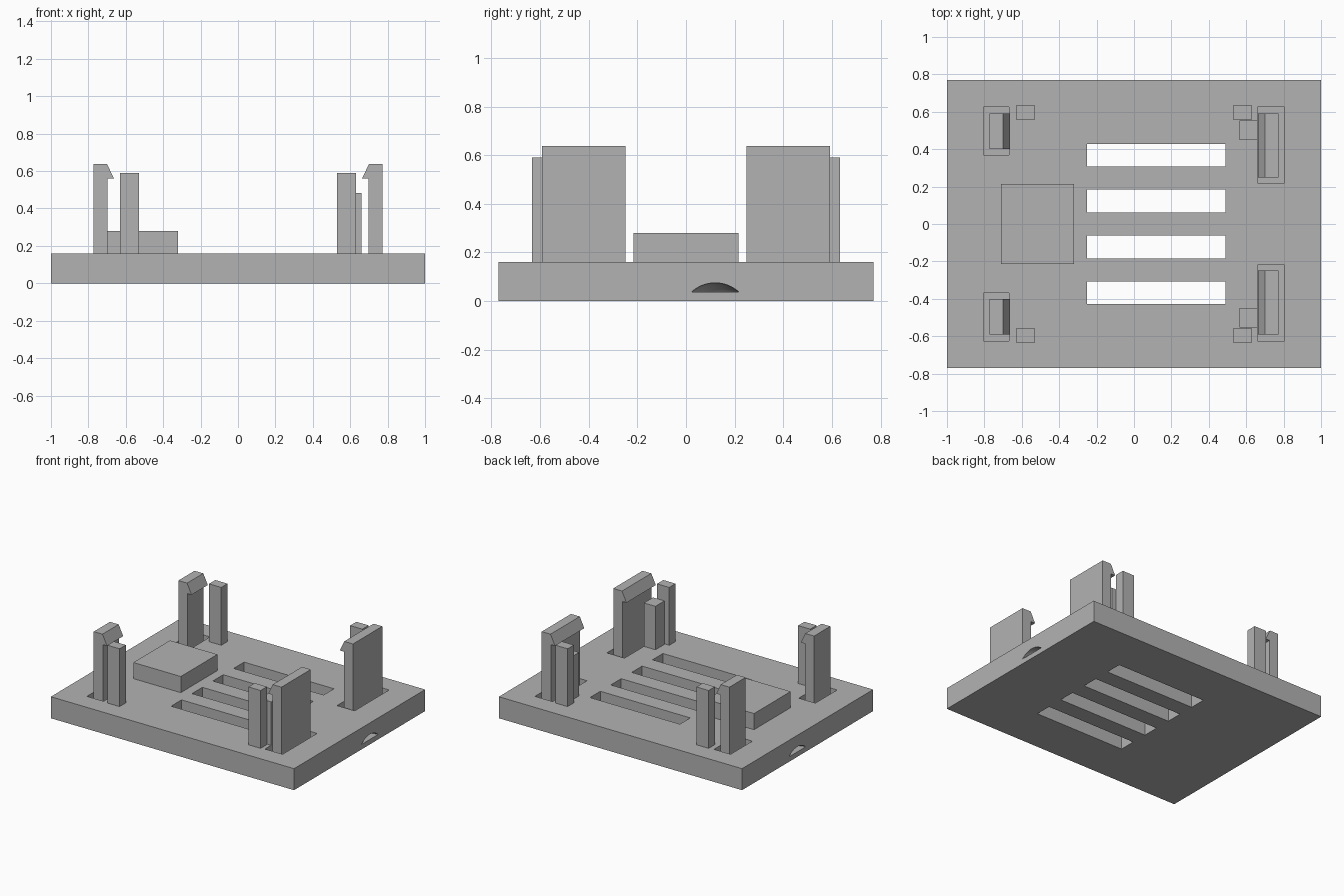
import bpy, bmesh, math
from mathutils import Matrix, Vector

default = bpy.data.objects.get("Cube")
if default:
    bpy.data.objects.remove(default, do_unlink=True)

GREY = (0.45, 0.45, 0.45, 1)
mat = bpy.data.materials.new("plain grey")
mat.use_nodes = True
mat.diffuse_color = GREY
mat.node_tree.nodes["Principled BSDF"].inputs["Base Color"].default_value = GREY

TOP = 0.16      # plate upper face
POCKET = 0.08   # pocket floor


def add_box(bm, x, y, z):
    size = [b - a for a, b in (x, y, z)]
    mid = [(a + b) / 2 for a, b in (x, y, z)]
    m = Matrix.Translation(mid) @ Matrix.Diagonal((*size, 1))
    bmesh.ops.create_cube(bm, size=1, matrix=m)


def finish(name, bm):
    bmesh.ops.recalc_face_normals(bm, faces=bm.faces[:])
    mesh = bpy.data.meshes.new(name)
    bm.to_mesh(mesh)
    bm.free()
    mesh.materials.append(mat)
    ob = bpy.data.objects.new(name, mesh)
    bpy.context.collection.objects.link(ob)
    return ob


def box(name, x, y, z):
    bm = bmesh.new()
    add_box(bm, x, y, z)
    return finish(name, bm)


def span(side, a, b):
    return tuple(sorted((side * a, side * b)))


def clip(name, sx, y):
    # hooked profile in x-z, extruded along y, hook towards the centre
    profile = [(0.772, POCKET), (0.772, 0.637), (0.70, 0.637),
               (0.663, 0.56), (0.697, 0.56), (0.697, POCKET)]
    bm = bmesh.new()
    face = bm.faces.new([bm.verts.new((sx * px, y[0], pz)) for px, pz in profile])
    ext = bmesh.ops.extrude_face_region(bm, geom=[face])["geom"]
    verts = [v for v in ext if isinstance(v, bmesh.types.BMVert)]
    bmesh.ops.translate(bm, verts=verts, vec=(0, y[1] - y[0], 0))
    return finish(name, bm)


# base plate and everything cut from it
plate = box("base_plate", (-1, 1), (-0.77, 0.77), (0, TOP))
cut = bmesh.new()
for i in range(4):                                   # vent slots
    yc = (i - 1.5) * 0.245
    add_box(cut, (-0.25, 0.49), (yc - 0.061, yc + 0.061), (-0.1, 0.3))
for sx, inner in ((-1, 0.37), (1, 0.22)):            # clip pockets
    for sy in (-1, 1):
        add_box(cut, span(sx, 0.66 if sx > 0 else 0.668, 0.805),
                span(sy, inner, 0.626), (POCKET, 0.3))
for sx in (-1, 1):                                   # domed finger notches
    ball = bmesh.new()
    bmesh.ops.create_uvsphere(ball, u_segments=48, v_segments=48, radius=0.145,
                              matrix=Matrix.Translation((sx, 0.12, -0.07)))
    res = bmesh.ops.bisect_plane(ball, geom=ball.verts[:] + ball.edges[:] + ball.faces[:],
                                 plane_co=Vector((0, 0, 0.037)), plane_no=Vector((0, 0, 1)),
                                 clear_inner=True)
    rim = [e for e in res["geom_cut"] if isinstance(e, bmesh.types.BMEdge)]
    bmesh.ops.edgeloop_fill(ball, edges=rim)
    tmp = bpy.data.meshes.new("notch")
    ball.to_mesh(tmp)
    ball.free()
    cut.from_mesh(tmp)
    bpy.data.meshes.remove(tmp)
cutter = finish("plate_cutter", cut)
cutter.hide_render = True

mod = plate.modifiers.new("cuts", 'BOOLEAN')
mod.operation, mod.solver, mod.object = 'DIFFERENCE', 'EXACT', cutter
bpy.context.view_layer.objects.active = plate
bpy.ops.object.modifier_apply(modifier=mod.name)
bpy.data.objects.remove(cutter, do_unlink=True)

# raised pad
box("raised_pad", (-0.71, -0.32), (-0.215, 0.215), (TOP, 0.28))

# clips, corner posts and short support blocks
for sx, side, inner in ((-1, "right", 0.402), (1, "left", 0.248)):
    for sy, end in ((-1, "front"), (1, "back")):
        clip(f"{end}_{side}_clip", sx, span(sy, inner, 0.592))
        box(f"{end}_{side}_post", span(sx, 0.53, 0.63), span(sy, 0.56, 0.634), (TOP, 0.59))
        if sx > 0:
            box(f"{end}_{side}_support", span(sx, 0.565, 0.66), span(sy, 0.448, 0.554),
                (TOP, 0.483))
